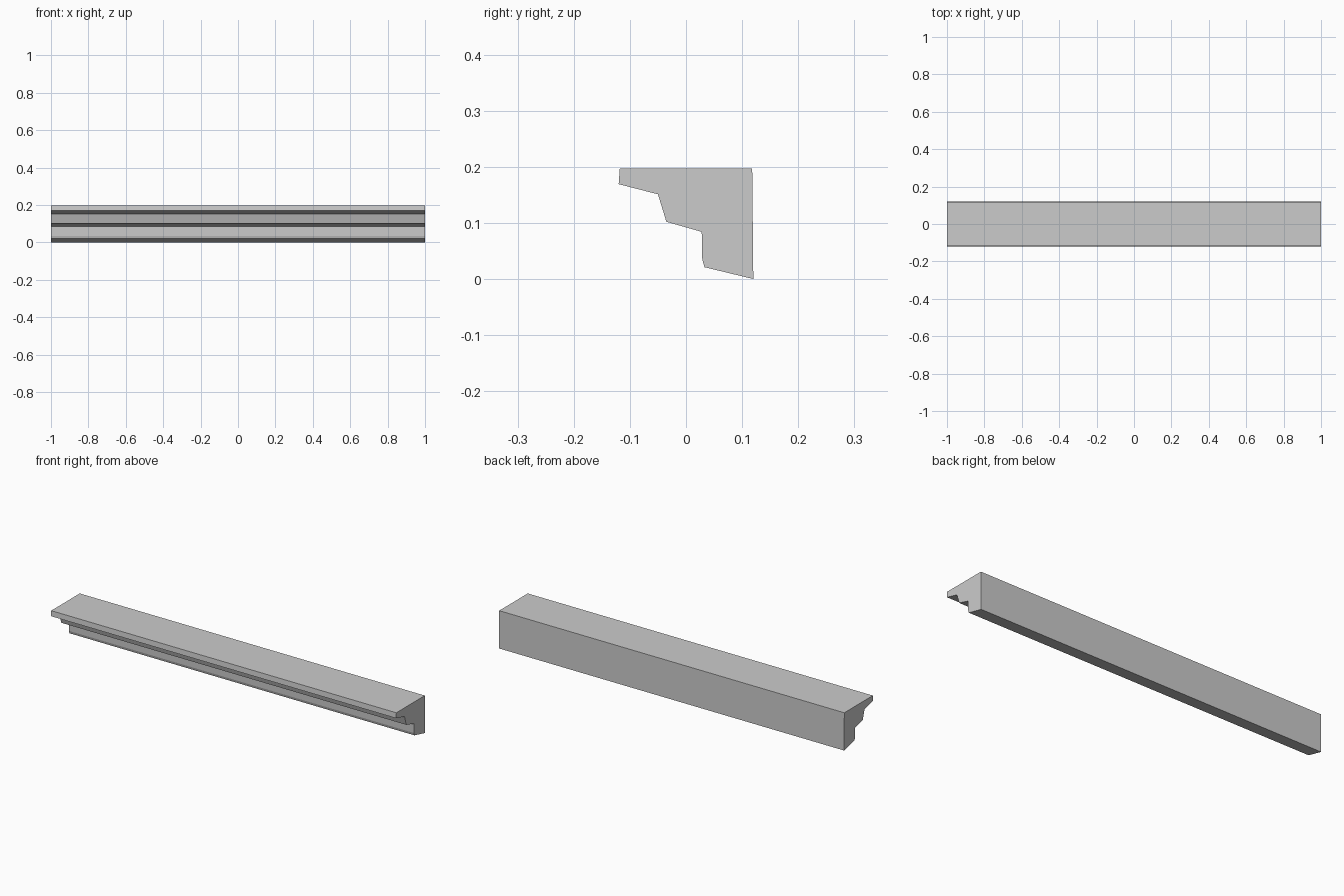
import bpy
import bmesh

cube = bpy.data.objects.get("Cube")
if cube:
    bpy.data.objects.remove(cube, do_unlink=True)

# Plain grey finish
grey = bpy.data.materials.new("plain grey")
grey.use_nodes = True
colour = (0.6, 0.6, 0.6, 1)
grey.diffuse_color = colour
grey.node_tree.nodes["Principled BSDF"].inputs["Base Color"].default_value = colour

# Stepped moulding profile as (y, z), from the top front edge downwards
PROFILE = [
    (-0.118, 0.197), (-0.12, 0.169),
    (-0.05, 0.151), (-0.035, 0.102),
    (0.028, 0.084), (0.029, 0.035), (0.033, 0.021),
    (0.12, 0.0), (0.118, 0.197),
]
HALF_LENGTH = 1

# Sweep the profile along x
bm = bmesh.new()
end = bm.faces.new([bm.verts.new((-HALF_LENGTH, y, z)) for y, z in PROFILE])
swept = bmesh.ops.extrude_face_region(bm, geom=[end], use_keep_orig=True)
verts = [v for v in swept["geom"] if isinstance(v, bmesh.types.BMVert)]
bmesh.ops.translate(bm, verts=verts, vec=(2 * HALF_LENGTH, 0, 0))
bmesh.ops.recalc_face_normals(bm, faces=bm.faces[:])

mesh = bpy.data.meshes.new("cornice_moulding")
bm.to_mesh(mesh)
bm.free()
mesh.materials.append(grey)
moulding = bpy.data.objects.new("cornice_moulding", mesh)
bpy.context.collection.objects.link(moulding)
